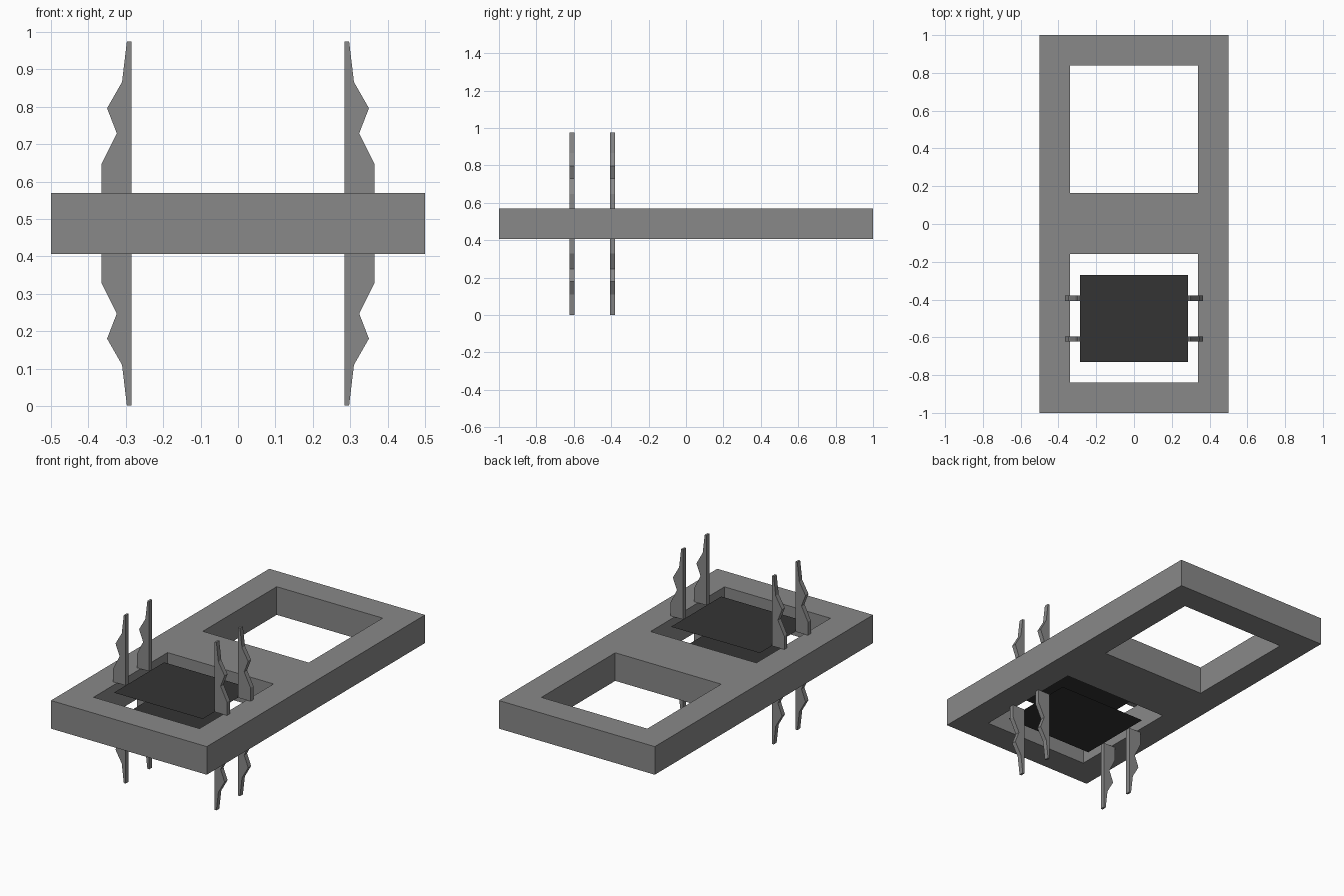
import bpy, bmesh

if "Cube" in bpy.data.objects:
    bpy.data.objects.remove(bpy.data.objects["Cube"])

MID = 0.488          # mid height of the model
HALF = 0.0815        # half thickness of the frame


def material(name, value):
    mat = bpy.data.materials.new(name)
    mat.diffuse_color = (value, value, value, 1)
    mat.use_nodes = True
    mat.node_tree.nodes["Principled BSDF"].inputs["Base Color"].default_value = mat.diffuse_color
    return mat


grey = material("mid_grey", 0.25)
dark = material("dark_panel", 0.034)


def finish(name, bm, mat):
    bmesh.ops.recalc_face_normals(bm, faces=bm.faces)
    mesh = bpy.data.meshes.new(name)
    bm.to_mesh(mesh)
    bm.free()
    mesh.materials.append(mat)
    obj = bpy.data.objects.new(name, mesh)
    bpy.context.collection.objects.link(obj)
    return obj


def extrude(bm, offset):
    res = bmesh.ops.extrude_face_region(bm, geom=bm.faces[:], use_keep_orig=True)
    verts = [g for g in res["geom"] if isinstance(g, bmesh.types.BMVert)]
    bmesh.ops.translate(bm, verts=verts, vec=offset)


# Frame: flat grid with two cells left out as square openings, then extruded
xs = [-0.5, -0.34, 0.34, 0.5]
ys = [-1, -0.838, -0.16, 0.163, 0.84, 1]
bm = bmesh.new()
grid = [[bm.verts.new((x, y, MID - HALF)) for y in ys] for x in xs]
for i in range(3):
    for j in range(5):
        if i == 1 and j in (1, 3):
            continue
        bm.faces.new((grid[i][j], grid[i + 1][j], grid[i + 1][j + 1], grid[i][j + 1]))
extrude(bm, (0, 0, 2 * HALF))
finish("frame", bm, grey)

# Dark panels: one flush with the top of the frame, one with the bottom
corners = [(-0.285, -0.73), (0.285, -0.73), (0.285, -0.27), (-0.285, -0.27)]
for name, s in (("upper_panel", 1), ("lower_panel", -1)):
    bm = bmesh.new()
    bm.faces.new([bm.verts.new((x, y, MID + s * HALF)) for x, y in corners])
    panel = finish(name, bm, dark)
    if panel.data.polygons[0].normal.z * s < 0:
        panel.data.flip_normals()

# Jagged spikes: one profile mirrored left/right and up/down
profile = [(0.285, HALF), (0.365, HALF), (0.365, 0.159), (0.324, 0.241),
           (0.35, 0.308), (0.31, 0.378), (0.297, 0.487), (0.285, 0.487)]
for row, y in (("front", -0.609), ("back", -0.393)):
    for side, sx in (("left", -1), ("right", 1)):
        for level, sz in (("upper", 1), ("lower", -1)):
            bm = bmesh.new()
            bm.faces.new([bm.verts.new((sx * x, y - 0.0135, MID + sz * z)) for x, z in profile])
            extrude(bm, (0, 0.027, 0))
            finish(f"{level}_{row}_{side}_spike", bm, grey)
